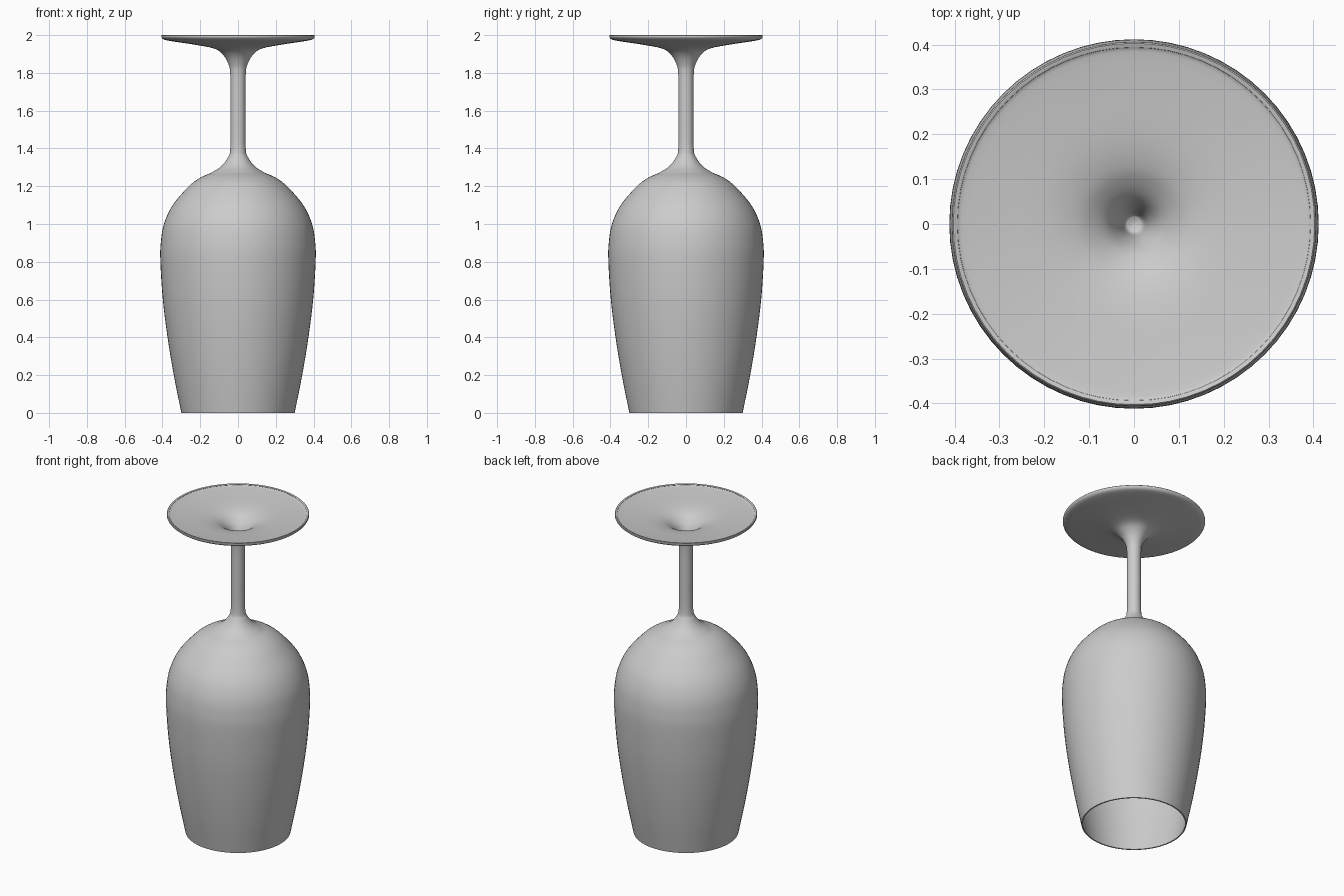
import bpy, bmesh, math
from mathutils import Vector

if "Cube" in bpy.data.objects:
    bpy.data.objects.remove(bpy.data.objects["Cube"])

def smooth_path(pts, steps=4):
    """Catmull-Rom curve through (radius, height) points."""
    p = [Vector(q) for q in pts]
    p = [2 * p[0] - p[1]] + p + [2 * p[-1] - p[-2]]
    out = []
    for i in range(1, len(p) - 2):
        a, b, c, d = p[i - 1:i + 3]
        for s in range(steps):
            t = s / steps
            out.append(0.5 * (2 * b + (c - a) * t + (2 * a - 5 * b + 4 * c - d) * t * t
                              + (3 * b - a - 3 * c + d) * t ** 3))
    return out + [p[-2]]

def lathe(name, profile, sides=64):
    bm = bmesh.new()
    verts = [bm.verts.new((max(r, 0), 0, z)) for r, z in profile]
    edges = [bm.edges.new(e) for e in zip(verts, verts[1:])]
    bmesh.ops.spin(bm, geom=verts + edges, cent=(0, 0, 0), axis=(0, 0, 1),
                   angle=2 * math.pi, steps=sides, use_merge=False)
    bmesh.ops.remove_doubles(bm, verts=bm.verts, dist=1e-5)
    bmesh.ops.recalc_face_normals(bm, faces=bm.faces)
    me = bpy.data.meshes.new(name)
    bm.to_mesh(me)
    bm.free()
    ob = bpy.data.objects.new(name, me)
    bpy.context.collection.objects.link(ob)
    bpy.ops.object.select_all(action='DESELECT')
    ob.select_set(True)
    bpy.context.view_layer.objects.active = ob
    bpy.ops.object.shade_smooth_by_angle(angle=math.radians(35))

# inside of the bowl, from its apex down to the rim
inner_bowl = [(0, 1.262), (.08, 1.258), (.16, 1.238), (.25, 1.188), (.333, 1.1), (.38, 1.0),
              (.398, .9), (.4, .8), (.387, .6), (.362, .4), (.331, .2), (.292, 0)]
# outside of the bowl, from the rim up to the crease
outer_bowl = [(.3, 0), (.34, .2), (.373, .4), (.398, .6), (.411, .8), (.409, .9), (.392, 1.0),
              (.346, 1.1), (.26, 1.2), (.2, 1.245), (.14, 1.272)]
# flare, stem and underside of the foot
stem = [(.14, 1.272), (.09, 1.305), (.055, 1.35), (.041, 1.4), (.04, 1.6), (.041, 1.79),
        (.052, 1.85), (.083, 1.9), (.13, 1.93), (.24, 1.951), (.34, 1.966), (.39, 1.976),
        (.405, 1.988), (.406, 1.997)]
# lip and dished top of the foot, with a central well
foot_top = [(.403, 2.0), (.394, 1.997), (.385, 1.991), (.3, 1.98), (.2, 1.968), (.14, 1.954),
            (.1, 1.935), (.06, 1.9), (.035, 1.85), (.022, 1.8), (.012, 1.79), (0, 1.787)]

profile = (smooth_path(inner_bowl) + smooth_path(outer_bowl)
           + smooth_path(stem)[1:] + smooth_path(foot_top))
lathe("upturned_wine_glass", profile)
